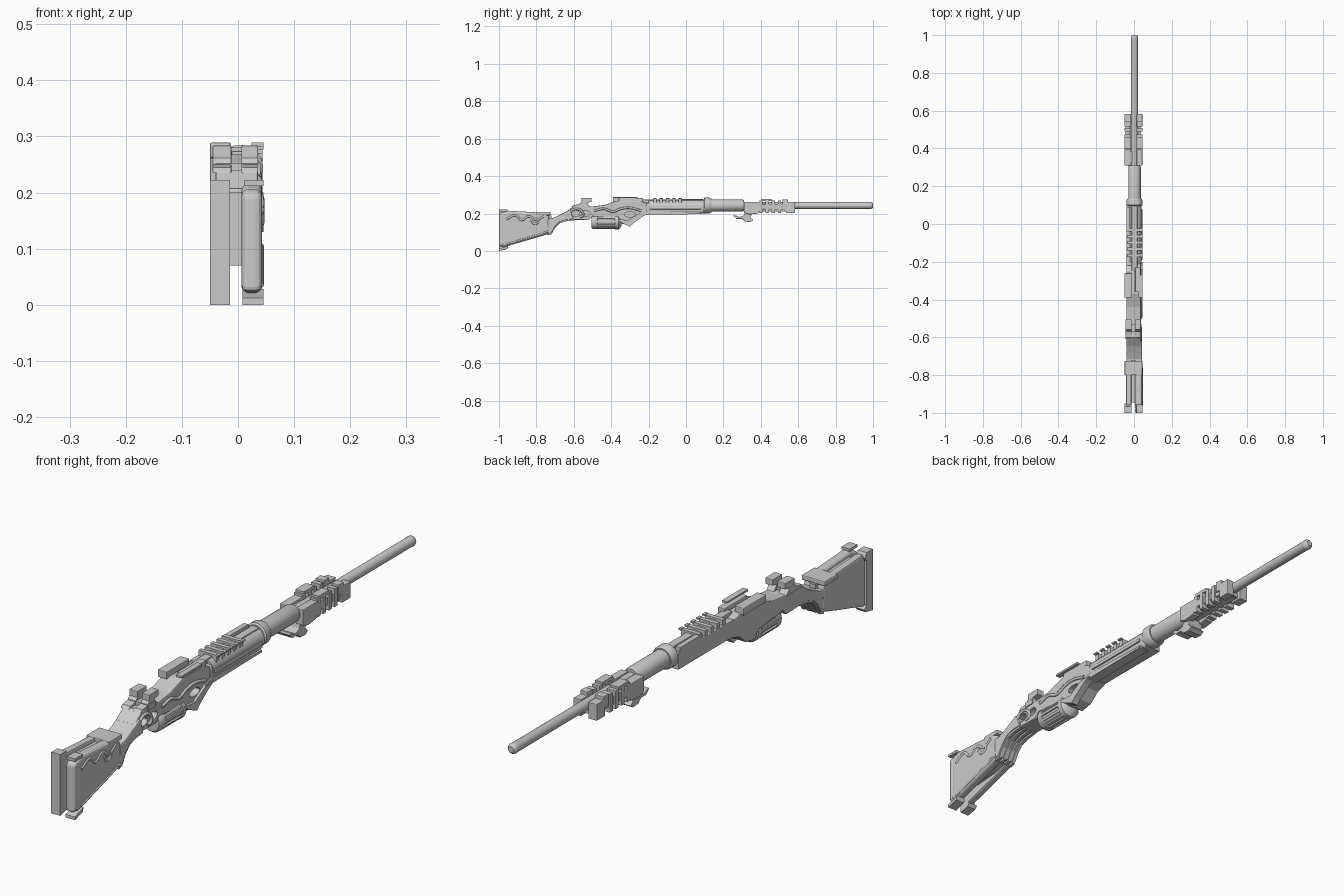
import bpy, bmesh, math
from mathutils import Matrix

if "Cube" in bpy.data.objects:
    bpy.data.objects.remove(bpy.data.objects["Cube"])

CX, CZ = 0.003, 0.243   # bore axis


def add_obj(name, bm):
    bmesh.ops.recalc_face_normals(bm, faces=bm.faces)
    me = bpy.data.meshes.new(name)
    bm.to_mesh(me)
    bm.free()
    ob = bpy.data.objects.new(name, me)
    bpy.context.collection.objects.link(ob)
    return ob


def prof(name, pts, x0, x1, bevel=0.0, seg=2):
    """Extrude a (y, z) outline from x0 to x1."""
    bm = bmesh.new()
    f = bm.faces.new([bm.verts.new((x0, y, z)) for y, z in pts])
    r = bmesh.ops.extrude_face_region(bm, geom=[f])
    bmesh.ops.translate(bm, vec=(x1 - x0, 0, 0),
                        verts=[v for v in r['geom'] if isinstance(v, bmesh.types.BMVert)])
    ob = add_obj(name, bm)
    if bevel:
        m = ob.modifiers.new("bevel", 'BEVEL')
        m.width, m.segments, m.limit_method = bevel, seg, 'ANGLE'
        m.angle_limit = math.radians(50)
    return ob


def box(name, x0, x1, y0, y1, z0, z1, bevel=0.0):
    return prof(name, [(y0, z0), (y0, z1), (y1, z1), (y1, z0)], x0, x1, bevel)


def lathe(name, rings, cx=CX, cz=CZ, n=28):
    """Closed solid of revolution along y from (y, radius) rings."""
    bm = bmesh.new()
    loops = [[bm.verts.new((cx + r * math.cos(2 * math.pi * i / n), y,
                            cz + r * math.sin(2 * math.pi * i / n))) for i in range(n)]
             for y, r in rings]
    for a, b in zip(loops, loops[1:]):
        for i in range(n):
            j = (i + 1) % n
            bm.faces.new((a[i], a[j], b[j], b[i]))
    bm.faces.new(loops[0])
    bm.faces.new(loops[-1])
    ob = add_obj(name, bm)
    for o in bpy.context.selected_objects:
        o.select_set(False)
    ob.select_set(True)
    bpy.context.view_layer.objects.active = ob
    bpy.ops.object.shade_smooth_by_angle(angle=math.radians(35))
    return ob


def ribbon(name, pts, x, r=0.006):
    """Raised scroll following (y, z) points on a side face."""
    cu = bpy.data.curves.new(name, 'CURVE')
    cu.dimensions, cu.bevel_depth, cu.bevel_resolution = '3D', r, 2
    cu.resolution_u, cu.use_fill_caps = 6, True
    s = cu.splines.new('BEZIER')
    s.bezier_points.add(len(pts) - 1)
    for p, (y, z) in zip(s.bezier_points, pts):
        p.co = (x, y, z)
        p.handle_left_type = p.handle_right_type = 'AUTO'
    bpy.context.collection.objects.link(bpy.data.objects.new(name, cu))


def cut(ob, cutter):
    m = ob.modifiers.new("cut", 'BOOLEAN')
    m.operation, m.object, m.solver = 'DIFFERENCE', cutter, 'EXACT'
    cutter.hide_render = True
    cutter.hide_set(True)


# Barrel, shroud and collar
lathe("barrel", [(0.1, .018), (.975, .018), (.985, .0195), (.994, .017), (1.0, .011)])
lathe("barrel_shroud", [(.1, .033), (.30, .033), (.31, .029)])
lathe("collar", [(.095, .036), (.10, .042), (.125, .042), (.135, .037)])

# Butt stock: two halves with an open slot at the rear
stock = [(-.985, .018), (-.985, .205), (-.95, .215), (-.74, .203), (-.73, .17),
         (-.725, .10), (-.745, .088), (-.82, .065)]
prof("stock_right", stock, .006, .043, .012, 3)
prof("stock_left", stock, -.042, -.014, .006)
prof("stock_core", [(-.945, .07), (-.945, .2), (-.72, .19), (-.72, .1), (-.8, .08)], -.016, .008)
prof("butt_plate_left", [(-1, .0), (-1, .222), (-.965, .222), (-.955, .205),
                         (-.965, .19), (-.965, .03), (-.95, .02), (-.96, .008)], -.05, -.014)
prof("butt_plate_right", [(-1, .02), (-1, .2), (-.97, .21), (-.97, .03)], .006, .043, .012, 3)
prof("butt_toe_right", [(-1, 0), (-1, .012), (-.95, .028), (-.955, .012)], .008, .045)
box("butt_heel_right", .012, .045, -1, -.955, .212, .222)
box("cheek_rest", -.05, .044, -.8, -.725, .19, .208, .004)

# Stock scrollwork
ribbon("stock_scroll", [(-.96, .17), (-.91, .19), (-.88, .165), (-.84, .185), (-.80, .165), (-.76, .185)], .041)
ribbon("stock_curl", [(-.83, .165), (-.81, .145), (-.79, .16), (-.805, .172)], .041)
ribbon("stock_lower_trim", [(-.96, .035), (-.88, .06), (-.81, .08), (-.735, .105)], .041, .005)

# Wrist with lengthwise slats underneath
wrist_top = [(-.74, .172), (-.715, .175), (-.685, .188), (-.65, .205), (-.62, .222)]
wrist_low = [(-.60, .17), (-.645, .165), (-.675, .155), (-.70, .13), (-.72, .095), (-.74, .09)]
prof("wrist", wrist_top + wrist_low, -.04, .043, .005)
for i in range(4):
    x = -.036 + i * .021
    prof("wrist_slat", [(y, z - .007) for y, z in wrist_low] +
         [(y, z + .012) for y, z in reversed(wrist_low)], x, x + .012)

# Receiver with open scroll pockets on the right
rec = prof("receiver", [(-.655, .168), (-.645, .208), (-.60, .24), (-.50, .238), (-.44, .245),
                        (-.37, .268), (-.25, .268), (-.21, .255), (-.21, .198), (-.25, .185),
                        (-.29, .152), (-.34, .142), (-.36, .17), (-.50, .185), (-.52, .165)],
           -.04, .036, .004)
for k, (y, z, w, h) in enumerate([(-.595, .2, .026, .016), (-.535, .2, .022, .015), (-.30, .195, .03, .014)]):
    c = prof("pocket_cutter", [(y + w * math.cos(a * math.pi / 8), z + h * math.sin(a * math.pi / 8))
                               for a in range(16)], .006, .06)
    cut(rec, c)
ribbon("receiver_scroll_rear", [(-.63, .19), (-.60, .222), (-.56, .215), (-.55, .19), (-.57, .18)], .037)
ribbon("receiver_scroll_front", [(-.49, .215), (-.44, .225), (-.39, .21), (-.35, .225), (-.30, .23), (-.24, .215)], .037)
prof("guard_strut", [(-.37, .17), (-.345, .15), (-.30, .13), (-.285, .145), (-.23, .185),
                     (-.20, .2), (-.25, .2), (-.31, .165)], .018, .045)

# Rear sight blocks
for x0, x1 in ((-.045, -.012), (.006, .036)):
    prof("rear_sight", [(-.61, .235), (-.60, .245), (-.57, .25), (-.56, .262), (-.56, .284),
                        (-.505, .284), (-.505, .262), (-.53, .258), (-.51, .235)], x0, x1, .002)
box("sight_bridge", -.04, .04, -.57, -.53, .232, .252)

# Cylinder magazine with ribs
lathe("drum", [(-.505, .022), (-.505, .034), (-.495, .041), (-.475, .041), (-.472, .036),
               (-.383, .036), (-.38, .042), (-.36, .042), (-.35, .032), (-.345, .02)], .003, .157)
for i in range(12):
    r = box("drum_rib", -.005, .005, -.475, -.38, .034, .041)
    r.data.transform(Matrix.Translation((.003, 0, .157)) @ Matrix.Rotation(i * math.pi / 6, 4, 'Y'))

# Handguard: flat on the left, rounded on the right
box("handguard_left", -.04, -.012, -.22, .10, .2, .262, .003)
prof("handguard_body", [(-.22, .2), (-.22, .255), (.1, .255), (.1, .2)], -.03, .038, .016, 4)
lathe("handguard_tube", [(-.2, .036), (.1, .036)], .004, .236)
box("handguard_side_strip", .034, .044, -.19, .08, .222, .236, .003)
prof("handguard_swoop", [(-.25, .2), (-.2, .214), (-.1, .21), (.08, .204), (.08, .197), (-.23, .193)], .0, .041)

# Top rails and studs
box("top_rail_left", -.05, -.013, -.39, -.26, .262, .289, .003)
box("top_rail_right", .006, .034, -.36, -.23, .262, .284, .003)
box("rail_lip_right", .024, .045, -.39, -.27, .282, .289)
box("top_strip", -.012, .018, -.25, .1, .255, .274, .003)
box("top_strip_left", -.04, -.02, -.04, .09, .255, .278, .002)
for i in range(5):
    y = -.175 + i * .034
    box("rail_stud", -.036, .036, y, y + .016, .255, .281)
    box("rail_stud_cap", .034, .045, y, y + .018, .277, .283)

# Front sight clamp around the barrel: both sides
for side, (x0, x1) in (("left", (-.05, -.015)), ("right", (.014, .044))):
    prof("clamp_rear_" + side, [(.31, .205), (.31, .262), (.40, .262), (.40, .25), (.43, .25),
                                (.43, .225), (.40, .22), (.385, .2), (.34, .195)], x0, x1, .003)
    box("clamp_bar_" + side, x0 + .006, x1 - .006, .40, .57, .222, .25)
    for i in range(4):
        y = .392 + i * .033
        box("clamp_tooth_" + side, x0, x1, y, y + .017, .204, .27)
    prof("clamp_front_" + side, [(.515, .235), (.515, .275), (.545, .275), (.545, .262),
                                 (.583, .262), (.583, .202), (.535, .202), (.535, .235)], x0, x1, .002)
    box("clamp_cap_" + side, x0, x1, .4, .46, .266, .278)
box("clamp_bridge_rear", -.04, .035, .325, .38, .215, .255)
box("clamp_bridge_front", -.04, .035, .525, .565, .21, .25)
box("clamp_lower_rail", -.02, .026, .33, .57, .212, .228)

# Hook under the clamp
prof("hook", [(.25, .19), (.27, .172), (.30, .172), (.315, .157), (.345, .155), (.36, .165),
              (.345, .18), (.355, .205), (.315, .215), (.31, .19), (.285, .182), (.265, .19)],
     -.03, .03, .002)
